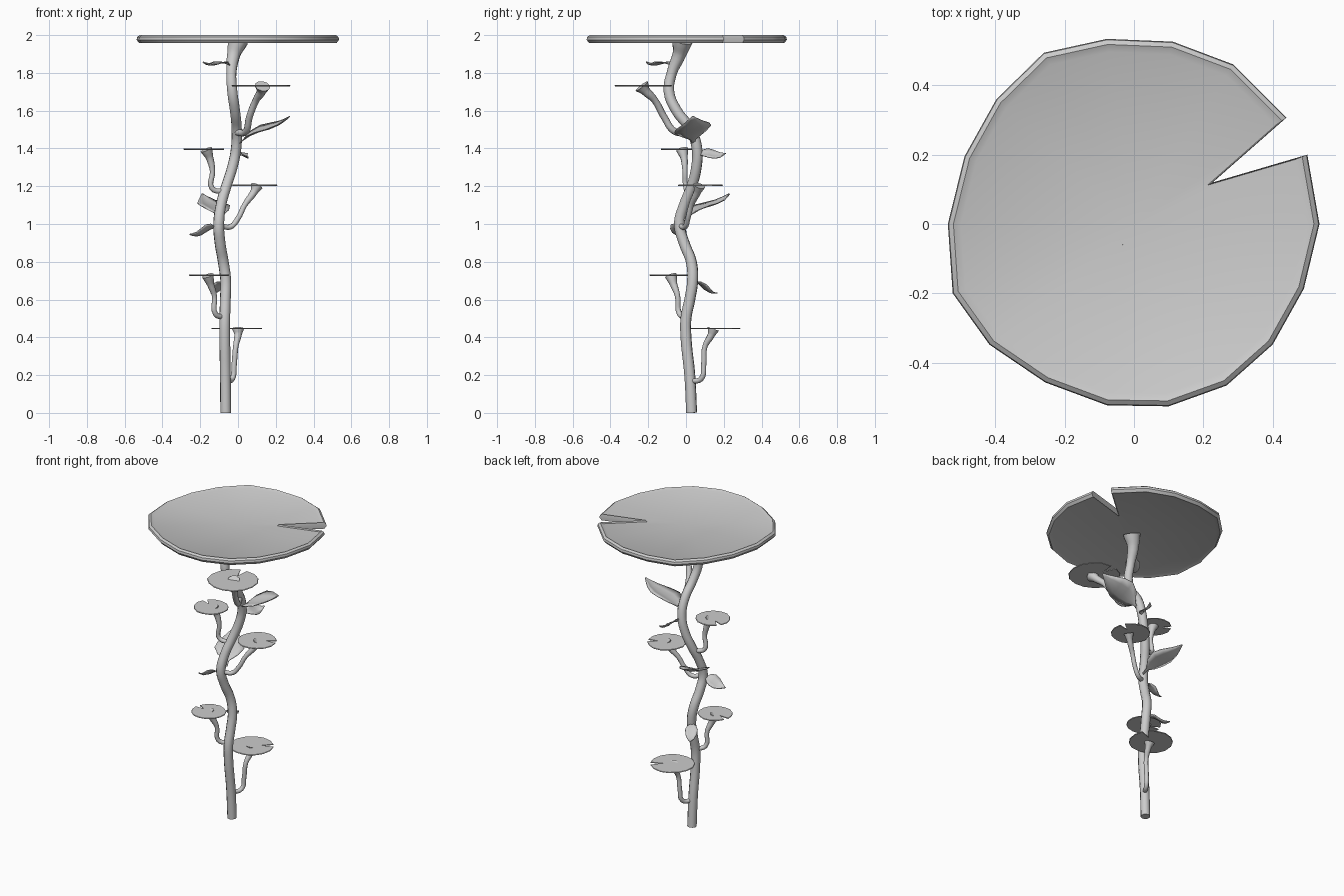
import bpy, bmesh, math, random
from mathutils import Vector

if "Cube" in bpy.data.objects:
    bpy.data.objects.remove(bpy.data.objects["Cube"])

random.seed(4)


def finish(name, bm, angle=40):
    bmesh.ops.recalc_face_normals(bm, faces=bm.faces)
    me = bpy.data.meshes.new(name)
    bm.to_mesh(me)
    bm.free()
    ob = bpy.data.objects.new(name, me)
    bpy.context.collection.objects.link(ob)
    bpy.ops.object.select_all(action='DESELECT')
    bpy.context.view_layer.objects.active = ob
    ob.select_set(True)
    bpy.ops.object.shade_smooth_by_angle(angle=math.radians(angle))
    return ob


def pad(name, outline, centre, rings, low, high):
    """Closed disc: outline scaled through (scale, z) rings, closed by fans."""
    bm = bmesh.new()
    c = Vector(centre)
    loops = [[bm.verts.new(c + Vector((x * s, y * s, z))) for x, y in outline]
             for s, z in rings]
    n = len(outline)
    for a, b in zip(loops, loops[1:]):
        for i in range(n):
            bm.faces.new((a[i], a[(i + 1) % n], b[(i + 1) % n], b[i]))
    for loop, z in ((loops[0], low), (loops[-1], high)):
        v = bm.verts.new(c + Vector((0, 0, z)))
        for i in range(n):
            bm.faces.new((v, loop[i], loop[(i + 1) % n]))
    return finish(name, bm)


def tube(name, pts, radii):
    """Smooth round stalk through points, with a radius at each."""
    cu = bpy.data.curves.new(name, 'CURVE')
    cu.dimensions = '3D'
    cu.bevel_depth = 1.0
    cu.bevel_resolution = 3
    cu.resolution_u = 5
    cu.use_fill_caps = True
    sp = cu.splines.new('BEZIER')
    sp.bezier_points.add(len(pts) - 1)
    for p, co, r in zip(sp.bezier_points, pts, radii):
        p.co = co
        p.radius = r
        p.handle_left_type = p.handle_right_type = 'AUTO'
    ob = bpy.data.objects.new(name, cu)
    bpy.context.collection.objects.link(ob)


def leaf(name, base, tip, side, half):
    """Pointed blade with a short stalk, a shallow fold and a curved midrib."""
    base, tip, side = Vector(base), Vector(tip), Vector(side).normalized()
    up = side.cross(tip - base).normalized()
    if up.z < 0:
        up = -up
    profile = [(0, .08), (.12, .12), (.25, .7), (.42, 1), (.6, .9),
               (.78, .55), (.92, .22), (1, .03)]
    bm = bmesh.new()
    rows = []
    for t, w in profile:
        mid = base.lerp(tip, t) + up * 0.012 * math.sin(t * math.pi * 2)
        rows.append([bm.verts.new(mid + side * half * w * k
                                  + up * half * w * 0.18 * abs(k))
                     for k in (-1, -.5, 0, .5, 1)])
    for a, b in zip(rows, rows[1:]):
        for i in range(4):
            bm.faces.new((a[i], a[i + 1], b[i + 1], b[i]))
    ob = finish(name, bm, 60)
    m = ob.modifiers.new('thickness', 'SOLIDIFY')
    m.thickness = 0.005
    m.offset = 0


# Main winding stem, flaring under the top pad
stem = [(-.065, .03, 0), (-.067, .02, .2), (-.07, 0, .4), (-.07, 0, .5),
        (-.067, .02, .6), (-.065, .035, .7), (-.078, .028, .8),
        (-.095, -.01, .9), (-.102, -.035, 1), (-.09, -.01, 1.1),
        (-.062, .03, 1.2), (-.03, .055, 1.3), (-.01, .058, 1.4),
        (-.007, .025, 1.5), (-.016, -.05, 1.6), (-.03, -.09, 1.7),
        (-.035, -.075, 1.8), (-.022, -.035, 1.9), (0, -.02, 1.97)]
tube('main_stem', stem, [.029] * 9 + [.028] * 7 + [.027, .036, .055])

# Large notched top pad with a raised rim
top = [(.44, .307), (.287, .46), (.112, .526), (-.078, .534), (-.26, .494),
       (-.397, .36), (-.489, .195), (-.537, 0), (-.523, -.2), (-.417, -.348),
       (-.256, -.457), (-.078, -.523), (.1, -.526), (.267, -.466),
       (.4, -.348), (.49, -.187), (.535, 0), (.5, .2), (.227, .12)]
pad('top_pad', top, (0, 0, 0),
    [(.93, 1.966), (.975, 1.958), (1, 1.975), (.995, 1.99), (.97, 2.0),
     (.93, 1.99)], 1.966, 1.988)


def small_outline(r, notch):
    """Rough circle with a narrow notch at the given angle."""
    a0 = math.radians(notch)
    pts = [(.42 * r * math.cos(a0), .42 * r * math.sin(a0))]
    for i in range(15):
        a = a0 + .14 + (2 * math.pi - .28) * i / 14
        k = r * random.uniform(.97, 1.02)
        pts.append((k * math.cos(a), k * math.sin(a)))
    return pts


# Small pads on side stalks: centre, radius, notch angle, stalk path, stalk radius
branches = [
    ((-.005, .153, .447), .137, 35, .014,
     [(-.065, .02, .17), (-.03, .08, .18), (-.02, .094, .26),
      (-.012, .1, .35), (0, .135, .415), (0, .145, .445)]),
    ((-.153, -.09, .729), .106, 165, .014,
     [(-.075, 0, .505), (-.12, -.035, .525), (-.125, -.045, .62),
      (-.145, -.065, .68), (-.16, -.08, .727)]),
    ((.09, .075, 1.205), .12, 25, .014,
     [(-.09, -.03, .99), (-.04, -.005, .985), (0, .01, 1.03),
      (.035, .028, 1.1), (.085, .06, 1.17), (.1, .07, 1.203)]),
    ((-.18, -.028, 1.396), .108, 145, .014,
     [(-.07, .02, 1.17), (-.138, 0, 1.19), (-.135, -.005, 1.28),
      (-.15, -.01, 1.35), (-.168, -.02, 1.394)]),
    ((.123, -.227, 1.732), .158, 100, .018,
     [(-.007, .025, 1.485), (.042, -.06, 1.49), (.06, -.115, 1.565),
      (.095, -.165, 1.655), (.125, -.215, 1.705), (.13, -.235, 1.73)])]
for i, (c, r, notch, sr, path) in enumerate(branches, 1):
    pad(f'small_pad_{i}', small_outline(r, notch), c,
        [(.98, -.003), (1, 0), (.98, .003)], -.003, .003)
    tube(f'pad_stalk_{i}', path, [sr] * (len(path) - 2) + [sr * 1.4, sr * 2.3])

# Pointed leaves growing from the stem: base, tip, width direction, half width
leaves = [((0, .04, 1.42), (.275, .035, 1.57), (.15, 1, .2), .1),
          ((-.01, .06, 1.36), (.05, .21, 1.375), (.7, 0, -.5), .04),
          ((-.08, -.01, 1.02), (-.19, .23, 1.16), (.87, .5, 0), .09),
          ((-.1, -.04, .98), (-.257, -.05, .945), (0, -.9, .42), .045),
          ((-.07, .03, .69), (-.145, .165, .635), (.87, .5, 0), .038),
          ((-.035, -.075, 1.835), (-.185, -.21, 1.858), (.6, -.7, 0), .045)]
for i, args in enumerate(leaves, 1):
    leaf(f'stem_leaf_{i}', *args)
